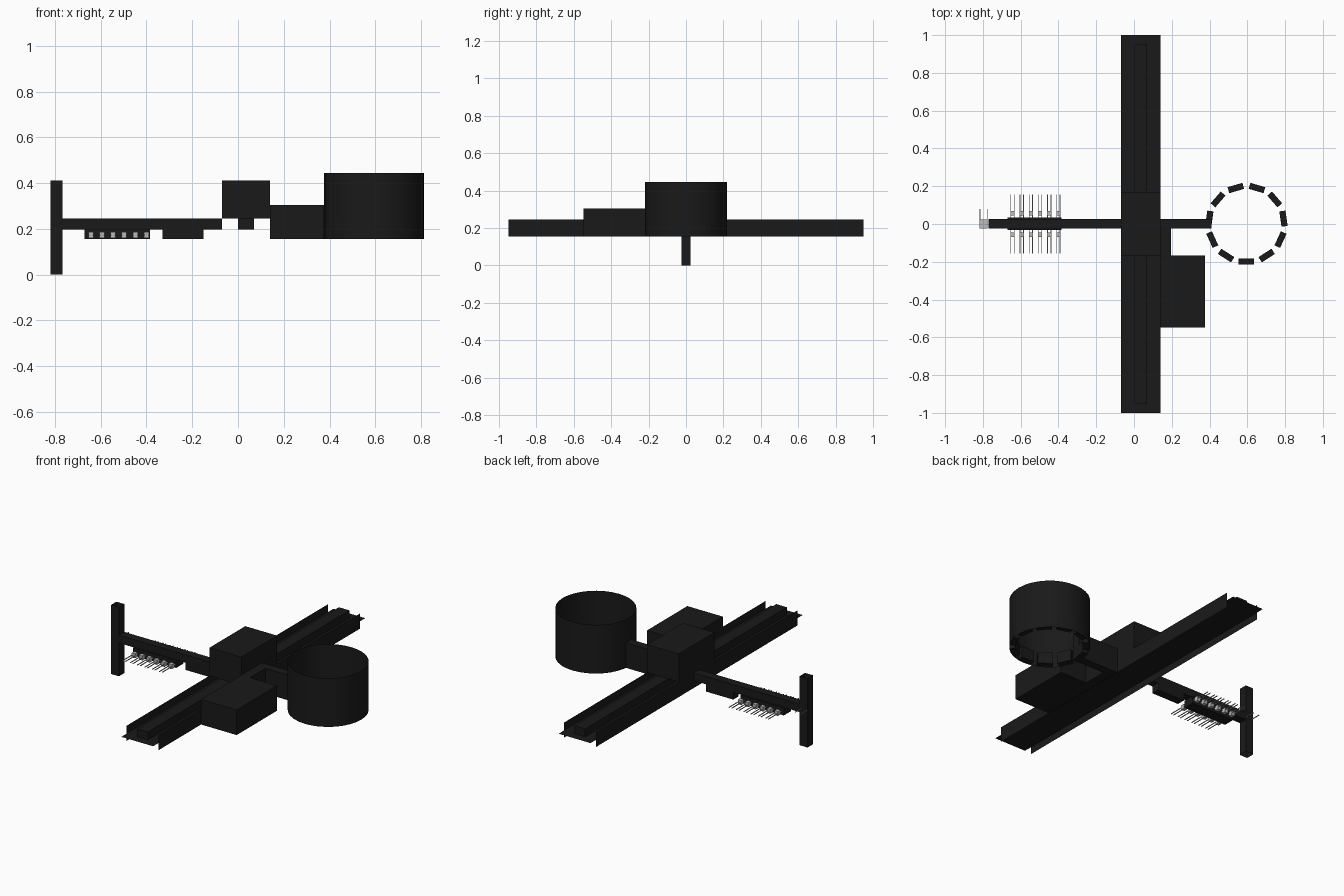
import bpy, bmesh, math
from mathutils import Matrix, Vector

if "Cube" in bpy.data.objects:
    bpy.data.objects.remove(bpy.data.objects["Cube"])


def material(name, c):
    m = bpy.data.materials.new(name)
    m.diffuse_color = (c, c, c, 1)
    m.use_nodes = True
    m.node_tree.nodes["Principled BSDF"].inputs["Base Color"].default_value = m.diffuse_color
    return m


BLACK = material("black", 0.01)
GREY = material("chip_grey", 0.5)


def finish(name, bm, mat):
    me = bpy.data.meshes.new(name)
    bm.to_mesh(me)
    bm.free()
    me.materials.append(mat)
    ob = bpy.data.objects.new(name, me)
    bpy.context.collection.objects.link(ob)
    return ob


def add_box(bm, x, y, z, rot=None):
    """Add a box given (min, max) per axis, optionally transformed by rot."""
    size = Vector((x[1] - x[0], y[1] - y[0], z[1] - z[0]))
    mid = Vector((sum(x) / 2, sum(y) / 2, sum(z) / 2))
    m = Matrix.Translation(mid) @ Matrix.Diagonal((*size, 1))
    return bmesh.ops.create_cube(bm, size=1, matrix=(rot @ m) if rot else m)["verts"]


def box(name, x, y, z, mat=BLACK, open_ends=False):
    bm = bmesh.new()
    add_box(bm, x, y, z)
    if open_ends:
        bm.normal_update()
        caps = [f for f in bm.faces if abs(f.normal.z) > 0.9]
        bmesh.ops.delete(bm, geom=caps, context='FACES_ONLY')
    return finish(name, bm, mat)


def sheet(name, corners):
    bm = bmesh.new()
    bm.faces.new([bm.verts.new(c) for c in corners])
    return finish(name, bm, BLACK)


# Long cross rail: thin floor, two thin side walls and a centre ridge
L, R, Y = -0.07, 0.14, 0.95
sheet("rail_floor", [(L, -1, .198), (R, -1, .198), (R, 1, .198), (L, 1, .198)])
for name, x in (("rail_left_wall", L), ("rail_right_wall", R)):
    sheet(name, [(x, -Y, .155), (x, Y, .155), (x, Y, .245), (x, -Y, .245)])
box("rail_ridge", (0, .07), (-Y, Y), (.198, .245))

# Centre housing and side housing
box("centre_housing", (L, R), (-.168, .168), (.245, .412))
box("side_housing", (R, .375), (-.548, -.168), (.155, .305))
box("side_link", (R, .197), (-.168, -.02), (.155, .305))

# Arms
box("long_arm", (-.77, L), (-.024, .026), (.198, .245))
box("short_arm", (R, .41), (-.024, .026), (.155, .305))
box("arm_block", (-.33, -.15), (-.024, .026), (.155, .198))
box("chip_holder", (-.67, -.385), (-.033, .035), (.155, .2))

# Open end post with a chip inside
box("end_post", (-.82, -.768), (-.025, .025), (0, .412), open_ends=True)
box("post_chip", (-.818, -.775), (-.023, .023), (.2, .24), GREY)
bm = bmesh.new()
for x in (-.815, -.777):
    add_box(bm, (x - .002, x + .002), (.0, .08), (.218, .222))
finish("post_leads", bm, GREY)

# Two rows of chips with long leads along the arm
chips, leads = bmesh.new(), bmesh.new()
for i in range(6):
    x = -.643 + i * .0485
    for s in (-1, 1):
        y = sorted((s * .044, s * .068))
        add_box(chips, (x - .011, x + .011), y, (.16, .187))
        for dx in (-.009, .009):
            y = sorted((s * .03, s * .155))
            add_box(leads, (x + dx - .002, x + dx + .002), y, (.172, .176))
finish("arm_chips", chips, GREY)
finish("arm_leads", leads, GREY)

# Open drum
C = Vector((.595, 0, .3))
bm = bmesh.new()
bmesh.ops.create_cone(bm, cap_ends=False, segments=32, radius1=.219, radius2=.219,
                      depth=.29, matrix=Matrix.Translation(C))
drum = finish("drum_wall", bm, BLACK)
bpy.context.view_layer.objects.active = drum
drum.select_set(True)
bpy.ops.object.shade_smooth_by_angle(angle=math.radians(30))

# Eleven small blocks around the inside of the drum
bm = bmesh.new()
for i in range(11):
    rot = Matrix.Translation((C.x, 0, 0)) @ Matrix.Rotation(-math.pi / 2 + i * math.tau / 11, 4, 'Z')
    add_box(bm, (.182, .215), (-.041, .041), (.16, .228), rot)
finish("drum_blocks", bm, BLACK)
